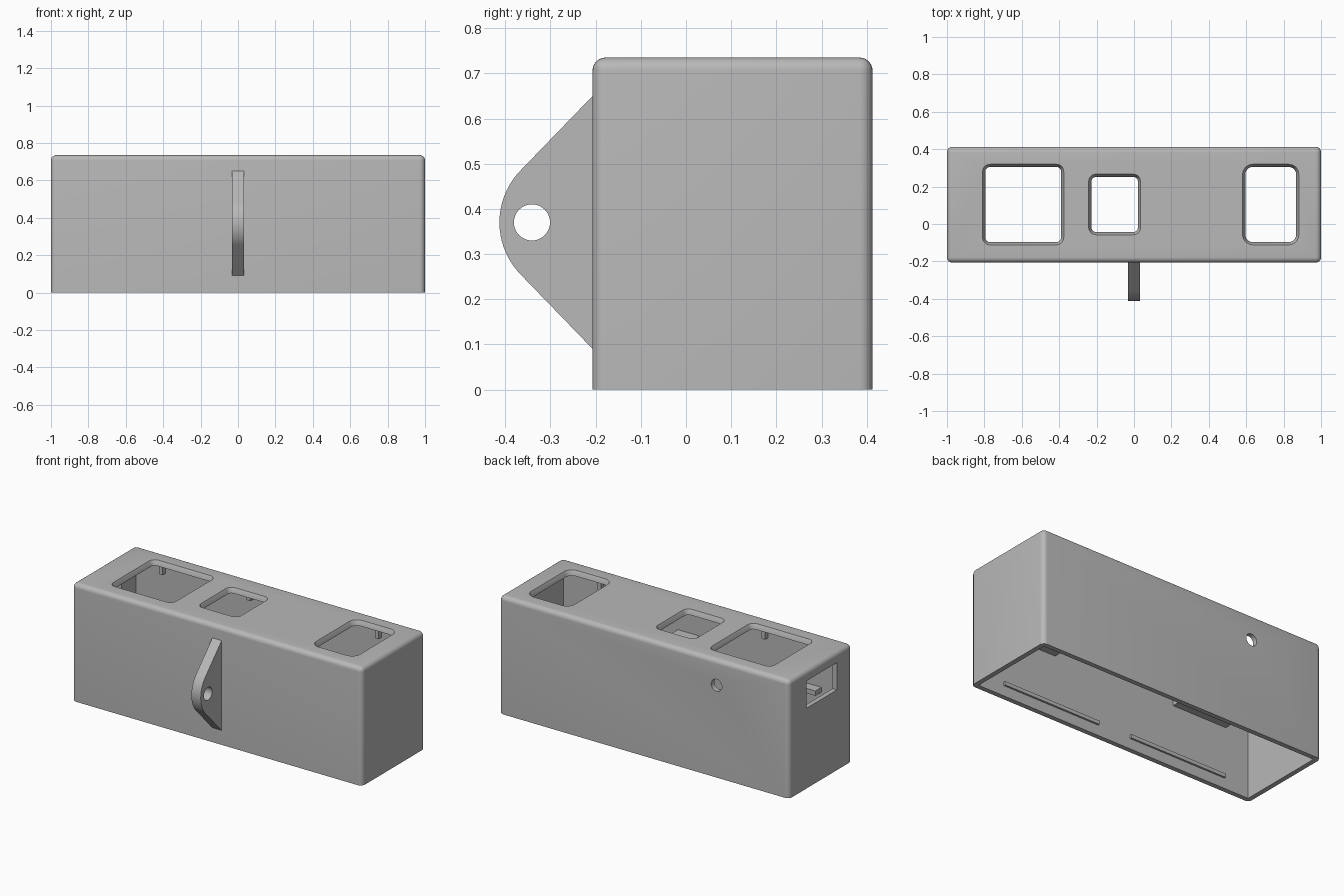
import bpy, bmesh, math
from mathutils import Vector

old = bpy.data.objects.get("Cube")
if old:
    bpy.data.objects.remove(old, do_unlink=True)

grey = bpy.data.materials.new("plain_grey")
grey.use_nodes = True
COLOUR = (0.48, 0.48, 0.48, 1)
grey.diffuse_color = COLOUR
grey.node_tree.nodes["Principled BSDF"].inputs["Base Color"].default_value = COLOUR

BACK, FRONT, TOP, WALL = 0.413, -0.207, 0.735, 0.03


def make(name, bm):
    bmesh.ops.recalc_face_normals(bm, faces=bm.faces)
    mesh = bpy.data.meshes.new(name)
    bm.to_mesh(mesh)
    bm.free()
    mesh.materials.append(grey)
    obj = bpy.data.objects.new(name, mesh)
    bpy.context.collection.objects.link(obj)
    return obj


def box_bm(lo, hi):
    bm = bmesh.new()
    bmesh.ops.create_cube(bm, size=1)
    lo, hi = Vector(lo), Vector(hi)
    for v in bm.verts:
        v.co = (lo + hi) / 2 + v.co * (hi - lo)
    return bm


def box(name, lo, hi):
    return make(name, box_bm(lo, hi))


def loft(name, rings):
    """Closed solid through equally sized rings of points."""
    bm = bmesh.new()
    loops = [[bm.verts.new(p) for p in ring] for ring in rings]
    n = len(loops[0])
    for a, b in zip(loops, loops[1:]):
        for i in range(n):
            bm.faces.new((a[i], a[(i + 1) % n], b[(i + 1) % n], b[i]))
    bm.faces.new(loops[0])
    bm.faces.new(loops[-1])
    return make(name, bm)


def rounded_rect(x0, x1, y0, y1, z, r, steps=6):
    corners = ((x1 - r, y1 - r), (x0 + r, y1 - r), (x0 + r, y0 + r), (x1 - r, y0 + r))
    ring = []
    for k, (cx, cy) in enumerate(corners):
        for s in range(steps + 1):
            a = (k + s / steps) * math.pi / 2
            ring.append((cx + r * math.cos(a), cy + r * math.sin(a), z))
    return ring


def disc(centre, r, axis, n=40):
    """Circle of points around the x or y axis."""
    ring = []
    for i in range(n):
        a = 2 * math.pi * i / n
        u, w = r * math.cos(a), r * math.sin(a)
        off = (0, u, w) if axis == "x" else (u, 0, w)
        ring.append(tuple(Vector(centre) + Vector(off)))
    return ring


def cut(obj, cutters):
    for c in cutters:
        c.hide_render = True
        mod = obj.modifiers.new("cut", "BOOLEAN")
        mod.operation, mod.solver, mod.object = "DIFFERENCE", "EXACT", c
    graph = bpy.context.evaluated_depsgraph_get()
    mesh = bpy.data.meshes.new_from_object(obj.evaluated_get(graph))
    obj.modifiers.clear()
    obj.data = mesh
    for c in cutters:
        bpy.data.objects.remove(c, do_unlink=True)


def smooth(obj):
    bpy.ops.object.select_all(action="DESELECT")
    obj.select_set(True)
    bpy.context.view_layer.objects.active = obj
    bpy.ops.object.shade_smooth_by_angle(angle=math.radians(30))


# Housing: rounded everywhere except the open bottom
bm = box_bm((-1, FRONT, 0), (1, BACK, TOP))
edges = [e for e in bm.edges if max(v.co.z for v in e.verts) > 0.1]
bmesh.ops.bevel(bm, geom=edges, offset=0.029, segments=6, profile=0.5, affect="EDGES")
housing = make("housing", bm)

cutters = [box("cavity", (-1 + WALL, FRONT + WALL, -0.1),
               (1 - WALL, BACK - WALL, TOP - WALL))]

# Funnel-edged openings in the top
for x0, x1, y0, y1, r in ((-0.795, -0.39, -0.097, 0.305, 0.025),
                          (-0.228, 0.021, -0.043, 0.252, 0.025),
                          (0.595, 0.867, -0.097, 0.305, 0.04)):
    g = 0.025
    cutters.append(loft("opening", [
        rounded_rect(x0 - g, x1 + g, y0 - g, y1 + g, TOP + 0.02, r + g),
        rounded_rect(x0, x1, y0, y1, TOP - WALL + 0.002, r),
        rounded_rect(x0, x1, y0, y1, 0.6, r)]))

# Side window and rear cable hole
cutters.append(box("side_window", (-1.1, -0.06, 0.5), (-0.9, 0.24, 0.67)))
cutters.append(loft("cable_hole", [disc((-0.5, y, 0.575), 0.037, "y") for y in (0.3, 0.5)]))
cut(housing, cutters)
smooth(housing)

# Mounting lug: rounded nose with sloping flanks and a bore
cy, cz, r = -0.248, 0.37, 0.165
profile = [(FRONT + 0.01, 0.66), (FRONT + 0.01, 0.08)]
profile += [(cy + r * math.cos(math.radians(a)), cz + r * math.sin(math.radians(a)))
            for a in range(225, 134, -5)]
lug = loft("mounting_lug", [[(x, y, z) for y, z in profile] for x in (-0.032, 0.032)])
cut(lug, [loft("bore", [disc((x, -0.341, cz), 0.04, "x") for x in (-0.1, 0.1)])])
smooth(lug)

# Inner fittings on the front and back walls
for side, wall, inward in (("front", FRONT + WALL, 1), ("back", BACK - WALL, -1)):
    def fitting(name, x0, x1, depth, z0, z1):
        ys = sorted((wall - inward * 0.005, wall + inward * depth))
        box(f"{side}_{name}", (x0, ys[0], z0), (x1, ys[1], z1))

    for x in (-0.8, 0.11):
        fitting("snap_ridge", x, x + 0.68, 0.012, 0.065, 0.088)
    fitting("large_shelf", -0.81, -0.43, 0.06, 0.39, 0.42)
    fitting("small_shelf", 0.42, 0.8, 0.06, 0.39, 0.42)
    posts = (-0.43, 0.7) if side == "front" else (-0.78, -0.36, -0.175, 0.71)
    for x in posts:
        fitting("post", x - 0.012, x + 0.012, 0.03, 0.63, TOP - WALL + 0.005)
    if side == "front":
        fitting("middle_shelf", 0.03, 0.18, 0.06, 0.485, 0.515)
